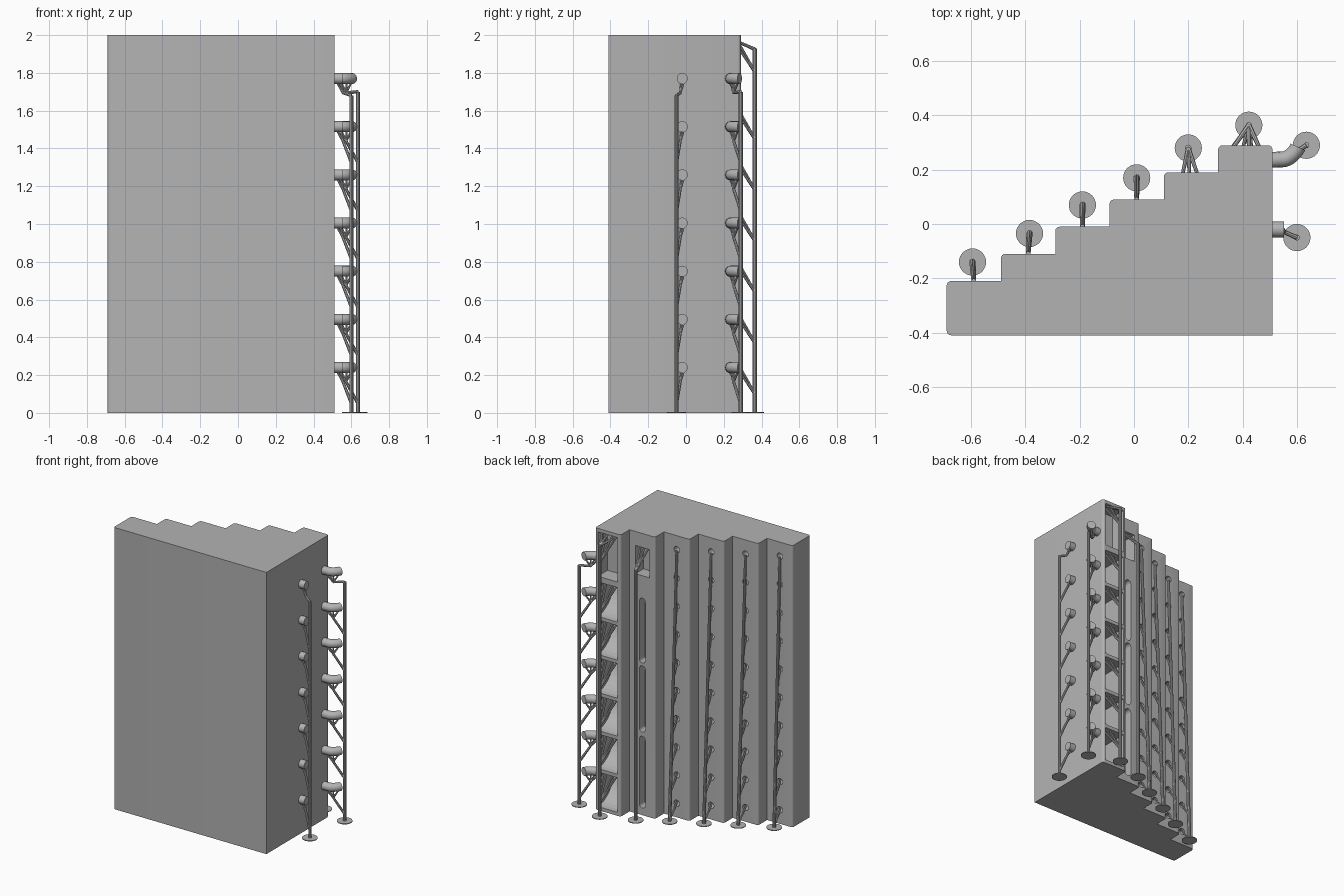
import bpy, bmesh, math
from mathutils import Vector, Matrix

if "Cube" in bpy.data.objects:
    bpy.data.objects.remove(bpy.data.objects["Cube"])

grey = bpy.data.materials.new("plain_grey")
grey.use_nodes = True
colour = (0.45, 0.45, 0.45, 1)
grey.diffuse_color = colour
grey.node_tree.nodes["Principled BSDF"].inputs["Base Color"].default_value = colour


def make(name, bm, smooth=True):
    bmesh.ops.recalc_face_normals(bm, faces=bm.faces)
    me = bpy.data.meshes.new(name)
    bm.to_mesh(me)
    bm.free()
    me.materials.append(grey)
    ob = bpy.data.objects.new(name, me)
    bpy.context.collection.objects.link(ob)
    if smooth:
        activate(ob)
        bpy.ops.object.shade_smooth_by_angle(angle=math.radians(35))
    return ob


def activate(ob):
    bpy.ops.object.select_all(action='DESELECT')
    ob.select_set(True)
    bpy.context.view_layer.objects.active = ob


def prism(bm, points, direction):
    """Extrude a closed outline along a direction."""
    base = bm.faces.new([bm.verts.new(p) for p in points])
    out = bmesh.ops.extrude_face_region(bm, geom=[base], use_keep_orig=True)
    verts = [v for v in out["geom"] if isinstance(v, bmesh.types.BMVert)]
    bmesh.ops.translate(bm, verts=verts, vec=direction)
    return verts


def rod(bm, start, end, r1, r2=None, sides=10):
    a, b = Vector(start), Vector(end)
    d = b - a
    m = Matrix.Translation((a + b) / 2) @ d.to_track_quat('Z', 'Y').to_matrix().to_4x4()
    bmesh.ops.create_cone(bm, cap_ends=True, segments=sides, radius1=r1,
                          radius2=r2 or r1, depth=d.length, matrix=m)


def foot(bm, x, y):
    rod(bm, (x, y, 0), (x, y, 0.005), 0.05, sides=32)


# Stepped block, six steps rising towards the right
STEPS = [(-0.69 + 0.2 * i, -0.21 + 0.1 * i) for i in range(6)]
RIGHT, FRONT = 0.51, -0.41
outline = [(RIGHT, FRONT, 0), (-0.69, FRONT, 0)]
for x, y in STEPS:
    outline += [(x, y, 0), (x + 0.2, y, 0)]
bm = bmesh.new()
prism(bm, outline, (0, 0, 2))
bmesh.ops.recalc_face_normals(bm, faces=bm.faces)
outer = [e for e in bm.edges
         if abs(e.verts[0].co.z - e.verts[1].co.z) > 1 and e.is_convex
         and not (e.verts[0].co.x > 0.5 and e.verts[0].co.y < 0)]
bmesh.ops.bevel(bm, geom=outer, offset=0.016, segments=4, profile=0.5, affect='EDGES')
block = make("stepped_block", bm)

# Openings in the back of the block
cut = bmesh.new()
PORTS = [0.1 + 0.2 * k for k in range(10)]
for x, y in STEPS[:4]:
    for z in PORTS:
        rod(cut, (x + 0.1, y + 0.02, z), (x + 0.1, y - 0.07, z), 0.022, sides=20)


def box_cut(x0, x1, y0, y1, z0, z1):
    prism(cut, [(x0, y0, z0), (x1, y0, z0), (x1, y1, z0), (x0, y1, z0)], (0, 0, z1 - z0))


# Fifth step: square pocket above three rounded slots
box_cut(0.155, 0.265, 0.1, 0.21, 1.7, 1.9)
for z0, z1 in ((0.05, 0.56), (0.59, 1.06), (1.08, 1.54)):
    r, pts = 0.023, []
    for k in range(18):
        a = math.pi * (k if k < 9 else k - 1) / 8
        pts.append((0.21 + r * math.cos(a), 0.13, (z1 - r if k < 9 else z0 + r) + r * math.sin(a)))
    prism(cut, pts, (0, 0.08, 0))

# Sixth step: stacked cells with curved ramp floors, open box at the top
CELL_Z = [0.025 + 0.27 * k for k in range(6)]
for z in CELL_Z:
    pts = [(0.335, 0.31, z), (0.335, 0.31, z + 0.245), (0.335, 0.09, z + 0.245)]
    for k in range(9, -1, -1):
        a = math.pi / 2 * k / 10
        pts.append((0.335, 0.29 - 0.2 * math.sin(a), z + 0.245 * (1 - math.cos(a))))
    prism(cut, pts, (0.155, 0, 0))
box_cut(0.335, 0.49, 0.18, 0.31, 1.66, 1.975)

cutter = make("opening_cutter", cut, smooth=False)
cutter.hide_render = True
mod = block.modifiers.new("openings", 'BOOLEAN')
mod.operation = 'DIFFERENCE'
mod.solver = 'EXACT'
mod.object = cutter
activate(block)
bpy.ops.object.modifier_move_to_index(modifier="openings", index=0)
bpy.ops.object.modifier_apply(modifier="openings")
bpy.data.objects.remove(cutter)

# Straight stubs and bent pipes on the right side
LEVELS = [0.24 + 0.255 * k for k in range(7)]
bm = bmesh.new()
for z in LEVELS:
    rod(bm, (0.5, -0.02, z), (0.553, -0.02, z), 0.029, sides=32)
make("side_stubs", bm)

cu = bpy.data.curves.new("bent_pipe", 'CURVE')
cu.dimensions = '3D'
cu.bevel_depth, cu.bevel_resolution, cu.use_fill_caps = 0.029, 6, True
cu.resolution_u = 8
sp = cu.splines.new('BEZIER')
sp.bezier_points.add(2)
BEND = [((0.5, 0.236), (0.02, 0)), ((0.548, 0.238), (0.02, 0)), ((0.604, 0.284), (0.01, 0.022))]
for p, ((x, y), (hx, hy)) in zip(sp.bezier_points, BEND):
    p.co = (x, y, 0)
    p.handle_left = (x - hx, y - hy, 0)
    p.handle_right = (x + hx, y + hy, 0)
cu.materials.append(grey)
for i, z in enumerate(LEVELS):
    pipe = bpy.data.objects.new(f"bent_pipe_{i + 1}", cu)
    pipe.location.z = z
    bpy.context.collection.objects.link(pipe)

# Leaning trunks with a twig to every round port
FEET = [(-0.595, -0.14), (-0.385, -0.035), (-0.19, 0.07), (0.01, 0.17)]
for i, ((fx, fy), (sx, sy)) in enumerate(zip(FEET, STEPS)):
    bm = bmesh.new()
    foot(bm, fx, fy)
    base, top = Vector((fx, fy, 0)), Vector((sx + 0.1, sy, 1.89))
    rod(bm, base, top, 0.012, 0.009)
    for z in PORTS[:-1]:
        low = max(z - 0.1, 0.01)
        rod(bm, base.lerp(top, low / 1.89), (sx + 0.1, sy - 0.012, z + 0.015), 0.007, 0.005, 8)
    make(f"port_support_{i + 1}", bm)

# Support for the square pocket
bm = bmesh.new()
foot(bm, 0.2, 0.28)
rod(bm, (0.2, 0.28, 0), (0.2, 0.28, 1.78), 0.012)
for x in (0.175, 0.205, 0.24):
    rod(bm, (0.2, 0.28, 1.77), (x, 0.165, 1.9), 0.009, 0.006, 8)
make("pocket_support", bm)

# Support with fans reaching each cell ceiling
bm = bmesh.new()
foot(bm, 0.423, 0.364)
rod(bm, (0.423, 0.364, 0), (0.423, 0.364, 1.93), 0.011)
for z in [c + 0.245 for c in CELL_Z] + [1.975]:
    for k in range(4):
        x = 0.352 + 0.041 * k
        rod(bm, (0.423, 0.364, z - 0.17), (x, 0.27 - 0.02 * (k % 2), z), 0.008, 0.006, 8)
for x in (0.36, 0.423, 0.465):
    rod(bm, (0.423, 0.364, 1.925), (x, 0.275, 1.965), 0.01, 0.007, 8)
make("cell_support", bm)


# Supports for the side stubs and pipes: one limb per level splitting into twigs
def side_support(name, x, y, top, joint, tips):
    bm = bmesh.new()
    foot(bm, x, y)
    rod(bm, (x, y, 0), (x, y, top), 0.011)
    for z in LEVELS:
        split = (joint[0], joint[1], z - 0.075)
        rod(bm, (x, y, top if z == LEVELS[-1] else z - 0.19), split, 0.009, 0.008, 8)
        for tx, ty in tips:
            rod(bm, split, (tx, ty, z - 0.022), 0.007, 0.005, 8)
    make(name, bm)


side_support("stub_support", 0.6, -0.05, 1.68, (0.555, -0.03),
             [(0.525, -0.025), (0.546, -0.012)])
side_support("pipe_support", 0.635, 0.29, 1.7, (0.572, 0.252),
             [(0.525, 0.235), (0.548, 0.24), (0.575, 0.25), (0.6, 0.275)])
